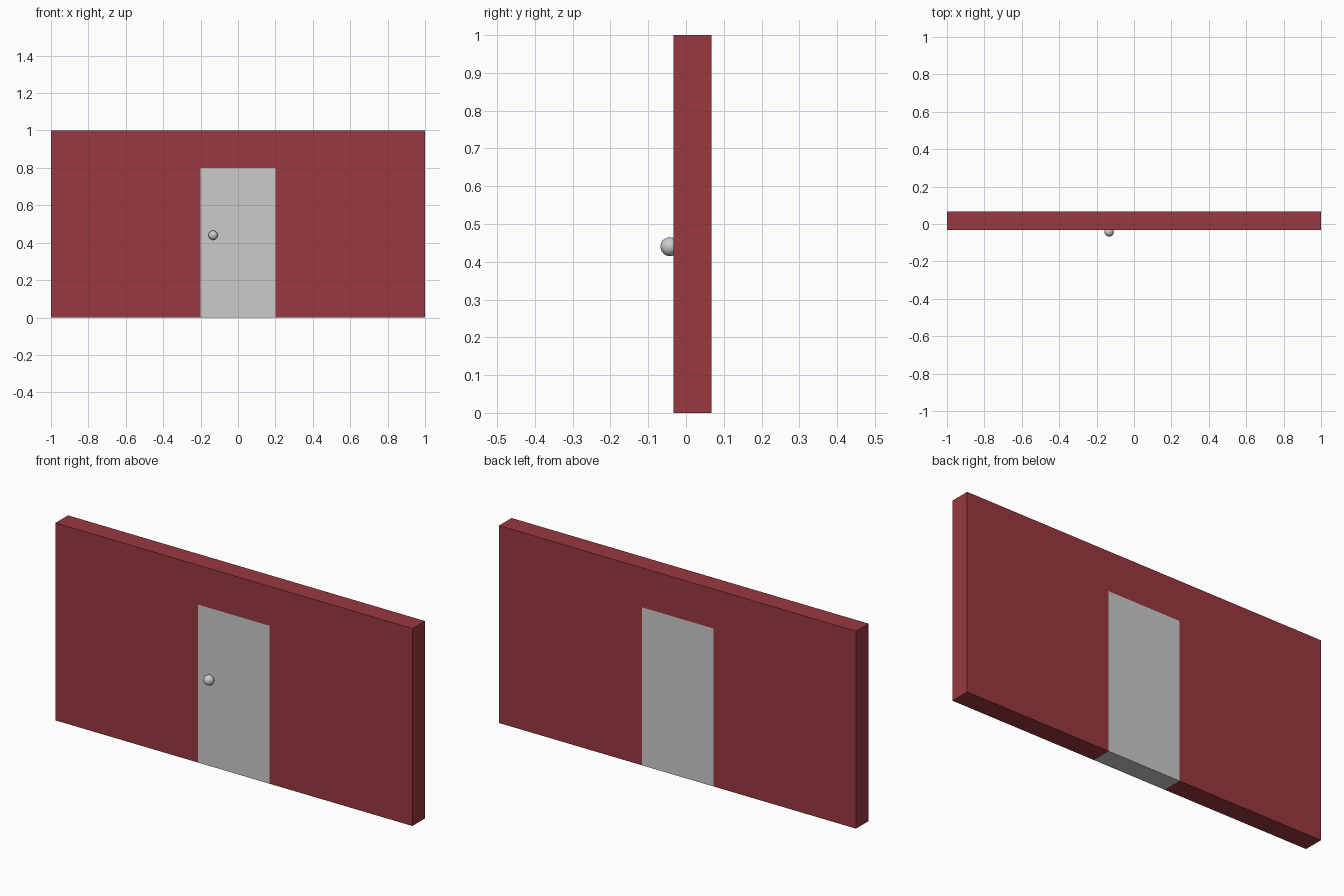
import bpy, bmesh

if "Cube" in bpy.data.objects:
    bpy.data.objects.remove(bpy.data.objects["Cube"])

Y_FRONT, Y_BACK = -0.0325, 0.0675


def extrude_profile(name, points):
    """Closed x-z outline extruded through the wall thickness."""
    bm = bmesh.new()
    face = bm.faces.new([bm.verts.new((x, Y_FRONT, z)) for x, z in points])
    moved = bmesh.ops.extrude_face_region(bm, geom=[face], use_keep_orig=True)["geom"]
    verts = [v for v in moved if isinstance(v, bmesh.types.BMVert)]
    bmesh.ops.translate(bm, verts=verts, vec=(0, Y_BACK - Y_FRONT, 0))
    bmesh.ops.recalc_face_normals(bm, faces=bm.faces)
    mesh = bpy.data.meshes.new(name)
    bm.to_mesh(mesh)
    bm.free()
    obj = bpy.data.objects.new(name, mesh)
    bpy.context.collection.objects.link(obj)
    return obj


# Wall with a doorway open at the bottom
wall = extrude_profile("wall", [(-1, 0), (-0.2, 0), (-0.2, 0.8), (0.2, 0.8),
                                (0.2, 0), (1, 0), (1, 1), (-1, 1)])
red = bpy.data.materials.new("wall_red")
red.diffuse_color = (0.32, 0.04, 0.05, 1)
red.use_nodes = True
red.node_tree.nodes["Principled BSDF"].inputs["Base Color"].default_value = red.diffuse_color
wall.data.materials.append(red)

# Door flush with both wall faces
extrude_profile("door", [(-0.2, 0), (0.2, 0), (0.2, 0.8), (-0.2, 0.8)])

# Round knob on the front
bpy.ops.mesh.primitive_uv_sphere_add(segments=32, ring_count=16, radius=0.025,
                                     location=(-0.133, -0.0425, 0.44))
knob = bpy.context.object
knob.name = "door_knob"
bpy.ops.object.shade_smooth()
